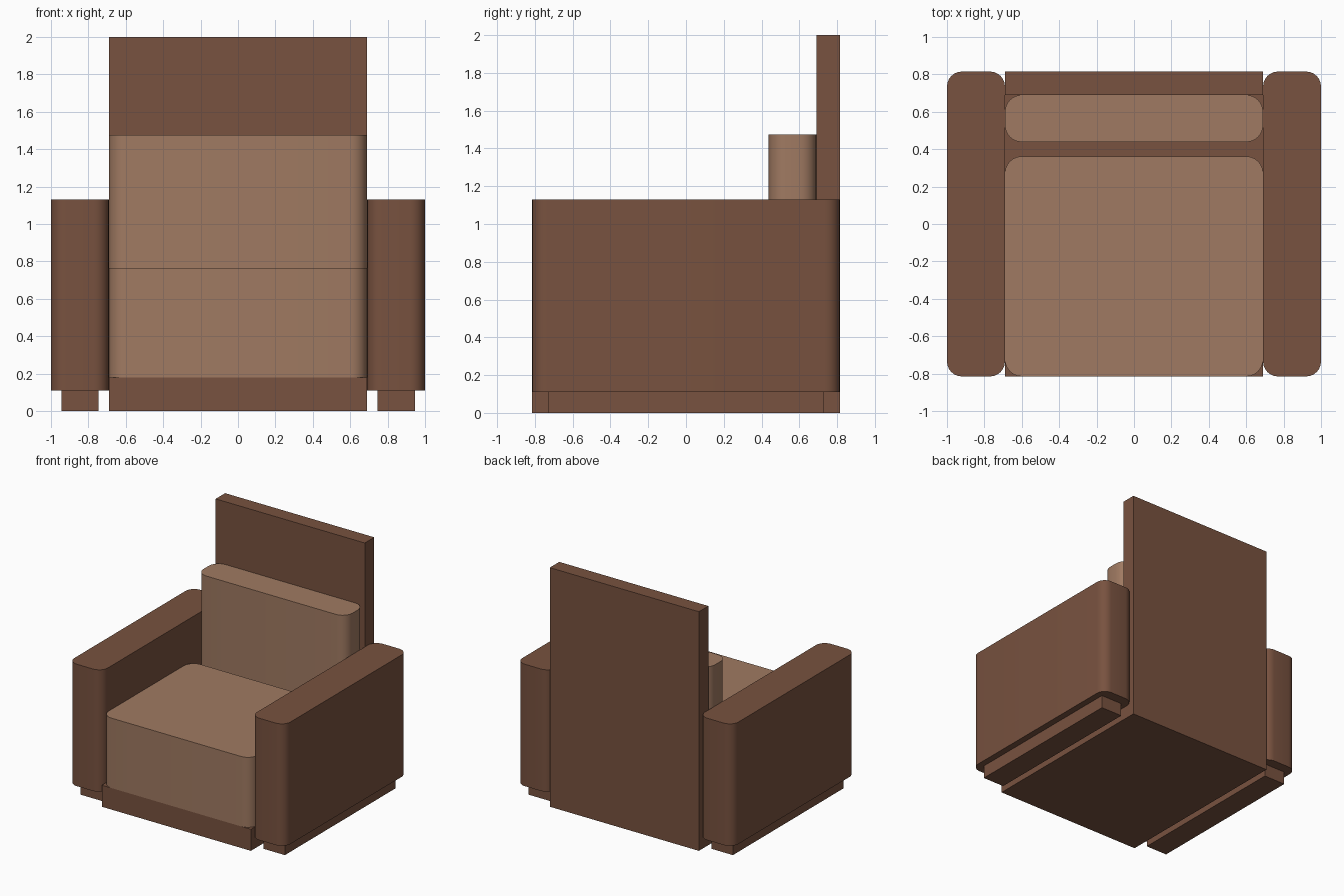
import bpy, bmesh, math

if "Cube" in bpy.data.objects:
    bpy.data.objects.remove(bpy.data.objects["Cube"])


def material(name, rgb):
    m = bpy.data.materials.new(name)
    m.diffuse_color = (*rgb, 1.0)
    m.use_nodes = True
    m.node_tree.nodes["Principled BSDF"].inputs["Base Color"].default_value = m.diffuse_color
    return m


BROWN = material("dark_brown", (0.188, 0.084, 0.050))
TAN = material("tan_cushion", (0.352, 0.195, 0.122))


def block(name, x, y, z, mat, radius=0.0):
    """Box between (min, max) pairs; radius rounds the upright corners."""
    bm = bmesh.new()
    bmesh.ops.create_cube(bm, size=1.0)
    for v in bm.verts:
        v.co = [lo + (c + 0.5) * (hi - lo) for c, (lo, hi) in zip(v.co, (x, y, z))]
    if radius:
        upright = [e for e in bm.edges
                   if abs(e.verts[0].co.z - e.verts[1].co.z) > 1e-4]
        bmesh.ops.bevel(bm, geom=upright, offset=radius, segments=6,
                        profile=0.5, affect='EDGES')
    bmesh.ops.recalc_face_normals(bm, faces=bm.faces)
    mesh = bpy.data.meshes.new(name)
    bm.to_mesh(mesh)
    bm.free()
    mesh.materials.append(mat)
    obj = bpy.data.objects.new(name, mesh)
    bpy.context.collection.objects.link(obj)
    if radius:
        bpy.ops.object.select_all(action='DESELECT')
        obj.select_set(True)
        bpy.context.view_layer.objects.active = obj
        bpy.ops.object.shade_smooth_by_angle(angle=math.radians(30))
    return obj


W, D = 0.69, 0.815      # half width between the arms, half depth

# Frame: low base and tall back panel
block("base", (-W, W), (-D, 0.69), (0, 0.18), BROWN)
block("back_panel", (-W, W), (0.69, D), (0, 2.0), BROWN)

# Cushions
block("seat_cushion", (-W, W), (-D, 0.362), (0.18, 0.765), TAN, 0.09)
block("back_cushion", (-W, W), (0.438, 0.69), (0.18, 1.475), TAN, 0.09)

# Arms, each standing on a recessed runner
for side, s in (("left", -1), ("right", 1)):
    block(side + "_arm", sorted((s * W, s * 1.0)), (-D, D), (0.11, 1.13), BROWN, 0.08)
    block(side + "_runner", sorted((s * 0.745, s * 0.945)), (-0.73, 0.73),
          (0, 0.11), BROWN)
